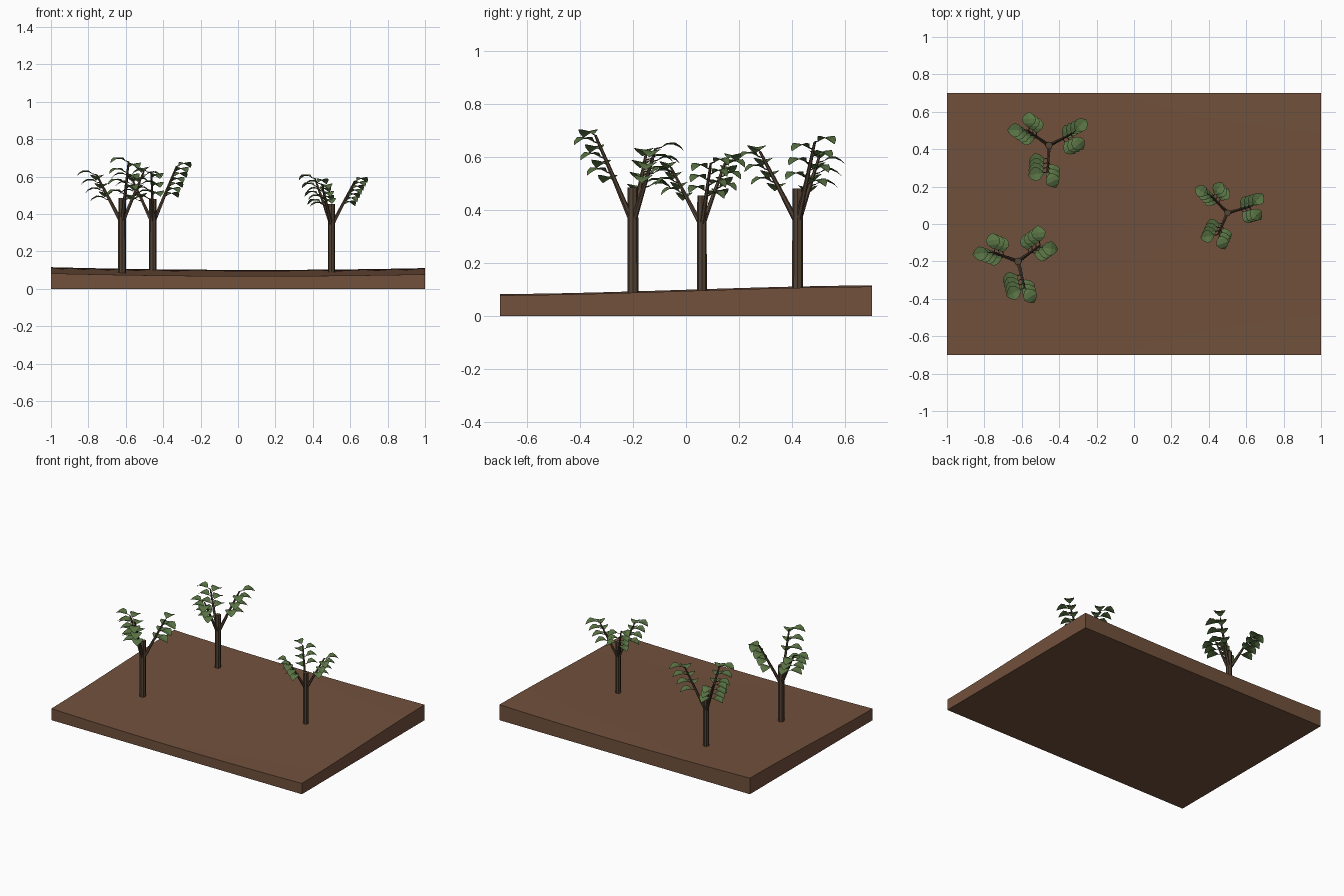
import bpy, bmesh, math
from mathutils import Vector

if "Cube" in bpy.data.objects:
    bpy.data.objects.remove(bpy.data.objects["Cube"])


def material(name, rgb):
    m = bpy.data.materials.new(name)
    m.diffuse_color = (*rgb, 1)
    m.use_nodes = True
    m.node_tree.nodes["Principled BSDF"].inputs["Base Color"].default_value = m.diffuse_color
    return m


SOIL = material("soil brown", (0.168, 0.082, 0.046))
BARK = material("bark brown", (0.088, 0.056, 0.035))
LEAF = material("leaf green", (0.100, 0.172, 0.058))


def finish(bm, name, mat):
    mesh = bpy.data.meshes.new(name)
    bm.normal_update()
    bm.to_mesh(mesh)
    bm.free()
    mesh.materials.append(mat)
    ob = bpy.data.objects.new(name, mesh)
    bpy.context.collection.objects.link(ob)
    return ob


def ground_height(x, y):
    return 0.085 + 0.017 * math.sin(1.9 * y) + 0.012 * (x - 0.1) ** 2


def add_tube(bm, a, b, r1, r2, sides):
    """Tapered closed tube between two points."""
    d = b - a
    res = bmesh.ops.create_cone(bm, cap_ends=True, segments=sides,
                                radius1=r1, radius2=r2, depth=d.length)
    rot = d.to_track_quat('Z', 'Y')
    for v in res["verts"]:
        v.co = rot @ v.co + (a + b) / 2


def add_leaf(bm, base, angle, length, width):
    """Cupped leaf, pointed and drooping at its outer end."""
    out = Vector((math.cos(angle), math.sin(angle), 0))
    side = Vector((-out.y, out.x, 0))
    rows = []
    for s, w in ((0, 0.2), (0.25, 0.8), (0.55, 1), (0.82, 0.62), (1, 0.06)):
        z = 0.055 * s - 0.068 * s * s
        rows.append([bm.verts.new(base + out * (length * s) + side * (k * w * width / 2)
                                  + Vector((0, 0, z + 0.008 * abs(k) * w)))
                     for k in (-1, 0, 1)])
    for p, q in zip(rows, rows[1:]):
        for i in range(2):
            bm.faces.new((p[i], q[i], q[i + 1], p[i + 1]))


# Gently rolling slab of soil
bm = bmesh.new()
bmesh.ops.create_cube(bm, size=1)
bmesh.ops.scale(bm, vec=(2, 1.4, 1), verts=bm.verts)
for axis, half, n in ((0, 1.0, 16), (1, 0.7, 12)):
    for i in range(1, n):
        co, no = [0, 0, 0], [0, 0, 0]
        co[axis], no[axis] = -half + 2 * half * i / n, 1
        bmesh.ops.bisect_plane(bm, geom=bm.verts[:] + bm.edges[:] + bm.faces[:],
                               plane_co=co, plane_no=no)
for v in bm.verts:
    v.co.z = ground_height(v.co.x, v.co.y) if v.co.z > 0 else 0
soil = finish(bm, "ground", SOIL)
soil.data.polygons.foreach_set("use_smooth", [abs(p.normal.z) > 0.8 and p.center.z > 0.02
                                              for p in soil.data.polygons])

# Trees: x, y, trunk top, scale, branches (angle, tip height, two leaf angles)
TREES = [
    (-0.62, -0.20, 0.485, 1.0, [(160, 0.61, 187, 98), (36, 0.63, 97, -8), (284, 0.68, 205, 300)]),
    (-0.455, 0.42, 0.48, 0.98, [(145, 0.60, 180, 90), (27, 0.655, 45, -50), (267, 0.62, 190, 295)]),
    (0.50, 0.06, 0.455, 0.88, [(15, 0.575, 45, -45), (134, 0.59, 155, 55), (246, 0.56, 190, 290)]),
]

for n, (x, y, top, s, branches) in enumerate(TREES, 1):
    # Trunk
    bm = bmesh.new()
    add_tube(bm, Vector((x, y, ground_height(x, y) - 0.02)), Vector((x, y, top)),
             0.021 * s, 0.020 * s, 8)
    finish(bm, f"trunk_{n}", BARK)

    wood, foliage = bmesh.new(), bmesh.new()
    for ang, tip_z, *leaf_angles in branches:
        # Branch leaning out of the trunk
        a = math.radians(ang)
        start = Vector((x, y, top - 0.135 * s))
        r = 0.145 * s
        tip = Vector((x + r * math.cos(a), y + r * math.sin(a), tip_z))
        add_tube(wood, start, tip, 0.012 * s, 0.005 * s, 6)
        # Leaves alternating between two directions up the branch
        for i in range(7):
            t = 0.48 + 0.52 * i / 6
            la = math.radians(leaf_angles[i % 2])
            out = Vector((math.cos(la), math.sin(la), 0.25))
            p = start.lerp(tip, t)
            base = p + out * 0.024 * s
            add_tube(wood, p, base, 0.003, 0.002, 4)
            add_leaf(foliage, base, la, 0.083 * s, 0.078 * s)
    finish(wood, f"branches_{n}", BARK)
    finish(foliage, f"leaves_{n}", LEAF)
